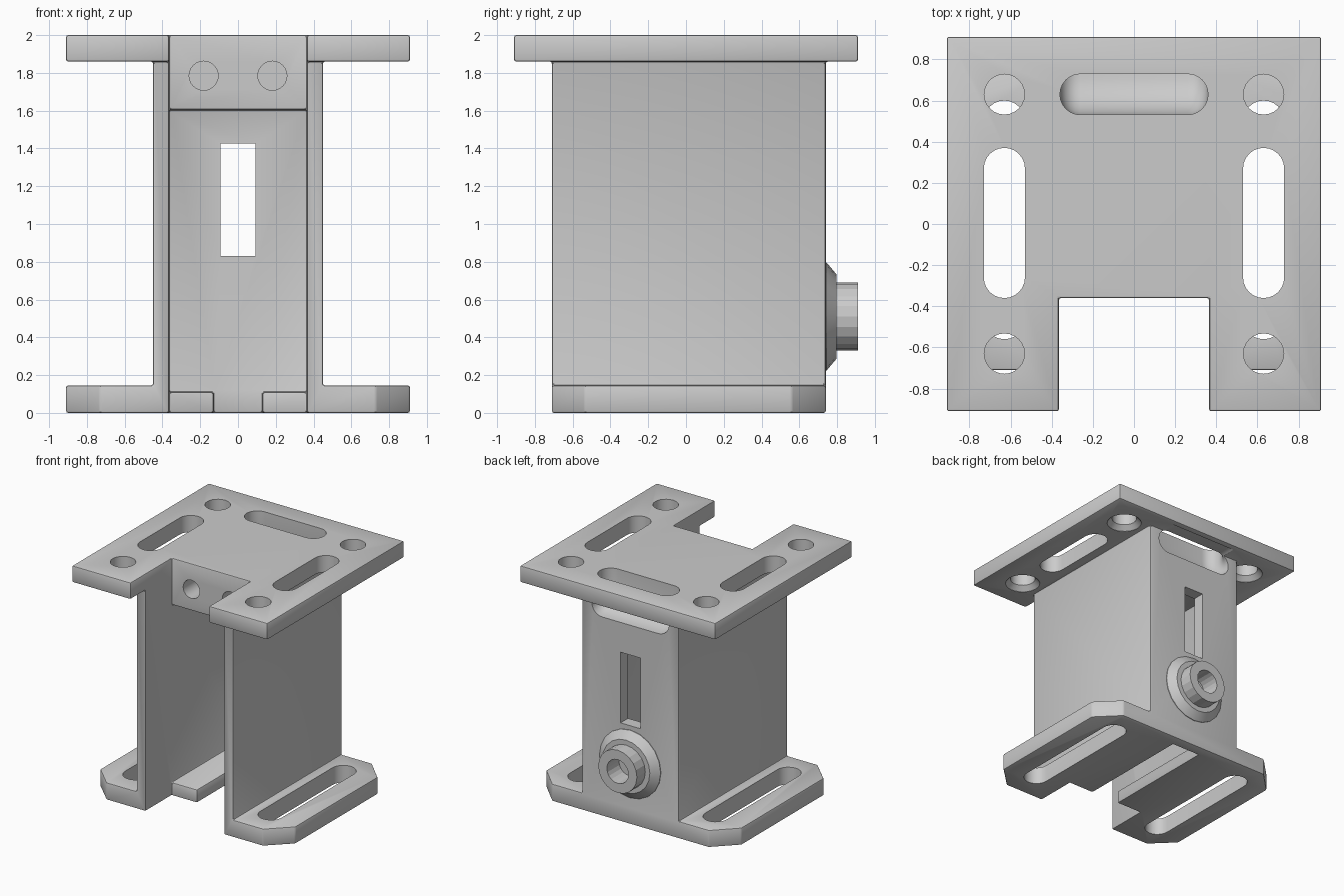
import bpy, bmesh, math
from mathutils import Vector

if "Cube" in bpy.data.objects:
    bpy.data.objects.remove(bpy.data.objects["Cube"])


def finish(name, bm):
    bmesh.ops.recalc_face_normals(bm, faces=bm.faces)
    me = bpy.data.meshes.new(name)
    bm.to_mesh(me)
    bm.free()
    ob = bpy.data.objects.new(name, me)
    bpy.context.collection.objects.link(ob)
    return ob


def prism(name, pts, z0, z1):
    bm = bmesh.new()
    f = bm.faces.new([bm.verts.new((x, y, z0)) for x, y in pts])
    r = bmesh.ops.extrude_face_region(bm, geom=[f])
    vs = [v for v in r["geom"] if isinstance(v, bmesh.types.BMVert)]
    bmesh.ops.translate(bm, verts=vs, vec=(0, 0, z1 - z0))
    return finish(name, bm)


def box(name, x0, x1, y0, y1, z0, z1):
    return prism(name, [(x0, y0), (x1, y0), (x1, y1), (x0, y1)], z0, z1)


def loft(name, rings):
    bm = bmesh.new()
    loops = [[bm.verts.new(p) for p in r] for r in rings]
    for a, b in zip(loops, loops[1:]):
        for i in range(len(a)):
            j = (i + 1) % len(a)
            bm.faces.new((a[i], a[j], b[j], b[i]))
    bm.faces.new(loops[0])
    bm.faces.new(loops[-1])
    return finish(name, bm)


def stadium(cx, cy, half, r, along_y=False, n=12):
    pts = []
    for end in (1, -1):
        for i in range(n + 1):
            a = math.pi * (i / n - 0.5) + (0 if end > 0 else math.pi)
            u, v = end * (half - r) + r * math.cos(a), r * math.sin(a)
            pts.append((cx - v, cy + u) if along_y else (cx + u, cy + v))
    return pts


def circle(r, n=24):
    return [(r * math.cos(math.tau * i / n), r * math.sin(math.tau * i / n)) for i in range(n)]


def apply(ob, mod):
    bpy.context.view_layer.objects.active = ob
    bpy.ops.object.modifier_apply(modifier=mod.name)


def combine(ob, other, op):
    m = ob.modifiers.new("combine", 'BOOLEAN')
    m.object, m.operation, m.solver = other, op, 'EXACT'
    other.hide_render = True
    apply(ob, m)
    bpy.data.objects.remove(other)


# Main column with top plate and chamfered foot plate
bracket = box("bracket_body", -.45, .45, -.71, .74, 0, 1.95)
combine(bracket, box("top_plate", -.91, .91, -.91, .91, 1.86, 2), 'UNION')
foot = [(-.73, -.71), (.73, -.71), (.91, -.535), (.91, .56),
        (.73, .74), (-.73, .74), (-.91, .56), (-.91, -.535)]
combine(bracket, prism("foot_plate", foot, 0, .145), 'UNION')

# Front notch, inner cavity and floor channel (leaves two floor ledges)
for cut in ((-.365, .365, -1.2, -.36, -.2, 2.2),
            (-.365, .365, -.8, .64, .11, 1.605),
            (-.13, .13, -.8, .64, -.2, .5)):
    combine(bracket, box("cutter", *cut), 'DIFFERENCE')

# Clean up coplanar faces, then soften all edges
bm = bmesh.new()
bm.from_mesh(bracket.data)
bmesh.ops.remove_doubles(bm, verts=bm.verts, dist=1e-4)
bmesh.ops.dissolve_limit(bm, angle_limit=.02, verts=bm.verts, edges=bm.edges)
bm.to_mesh(bracket.data)
bm.free()
bev = bracket.modifiers.new("soften", 'BEVEL')
bev.width, bev.segments, bev.limit_method = .011, 2, 'ANGLE'
bev.angle_limit = math.radians(30)
apply(bracket, bev)

# Slots and corner holes in both plates
for sx in (-1, 1):
    x = sx * .63
    combine(bracket, prism("cutter", stadium(x, .005, .365, .1, True), 1.7, 2.2), 'DIFFERENCE')
    combine(bracket, prism("cutter", stadium(x, .02, .58, .1, True), -.2, .3), 'DIFFERENCE')
    for y in (-.63, .63):
        # countersunk from below
        rings = [[(x + px, y + py, z) for px, py in circle(r)]
                 for r, z in ((.137, 1.8), (.137, 1.862), (.098, 1.90), (.098, 2.2))]
        combine(bracket, loft("cutter", rings), 'DIFFERENCE')
    # blind screw holes in the front of the upper block
    rings = [[(sx * .182 + px, y, 1.785 + pz) for px, pz in circle(.077)] for y in (-.5, .15)]
    combine(bracket, loft("cutter", rings), 'DIFFERENCE')

# Window in the back wall
combine(bracket, box("cutter", -.092, .092, .5, .9, .83, 1.425), 'DIFFERENCE')

# Curved tie channel: down through the top plate and out of the back
path = [(.63, 2.2, 0)]
for i in range(9):
    t = math.pi / 2 * i / 8
    path.append((.74 - .11 * math.cos(t), 1.885 - .11 * math.sin(t), t))
path.append((.86, 1.775, math.pi / 2))
rings = [[(px, y + py * math.cos(t), z + py * math.sin(t))
          for px, py in stadium(0, 0, .36, .099)] for y, z, t in path]
combine(bracket, loft("cutter", rings), 'DIFFERENCE')

# Rear hose fitting: conical collar with a hollow spout
profile = [(.285, .73), (.285, .745), (.222, .798), (.18, .798),
           (.18, .91), (.10, .91), (.10, .75)]
fitting = loft("rear_fitting", [[(px, y, .51 + pz) for px, pz in circle(r, 20)]
                                for r, y in profile])

for ob in (bracket, fitting):
    bpy.ops.object.select_all(action='DESELECT')
    ob.select_set(True)
    bpy.context.view_layer.objects.active = ob
    bpy.ops.object.shade_smooth_by_angle(angle=math.radians(17 if ob is fitting else 30))
